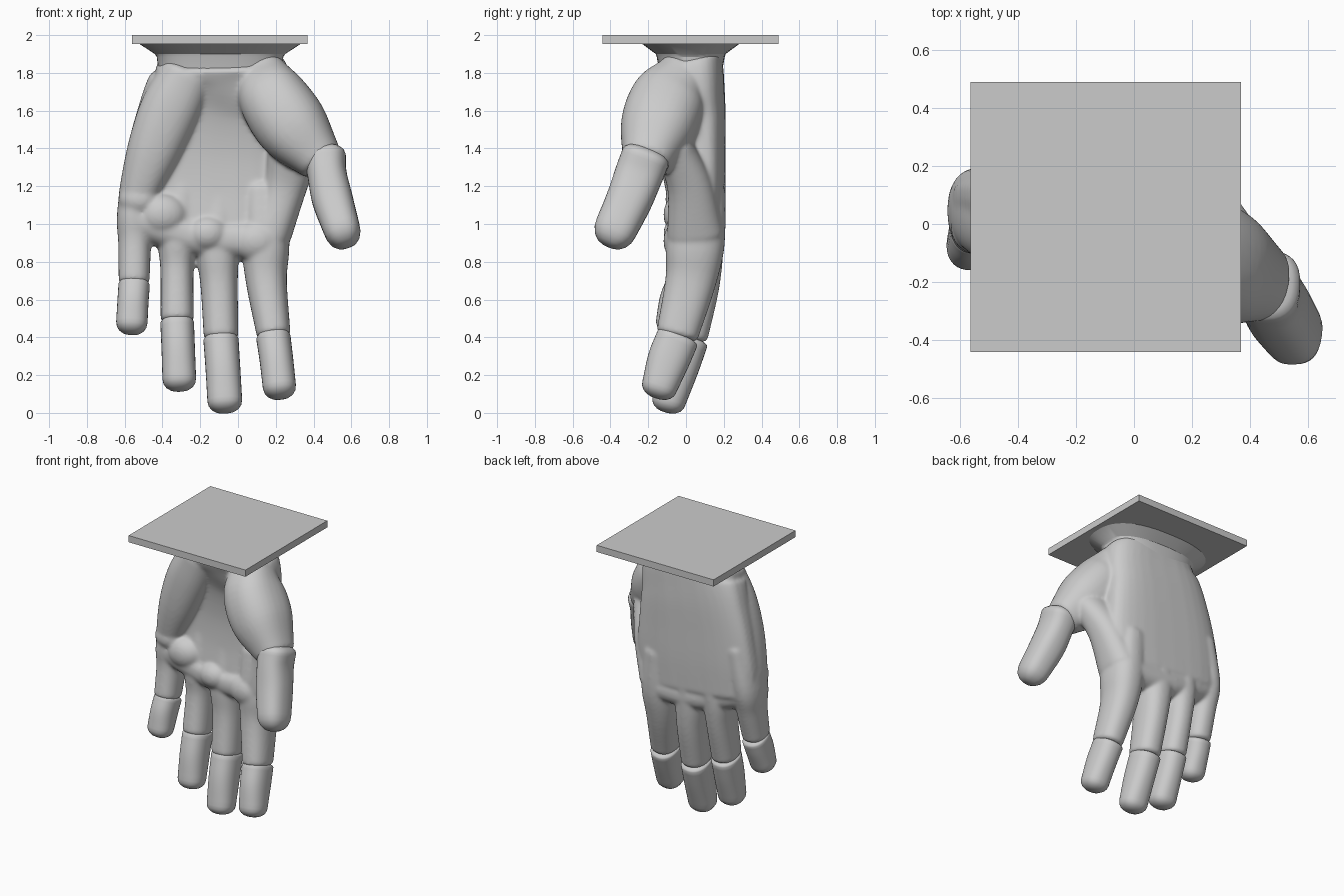
import bpy, bmesh, math
from mathutils import Vector, Matrix

if "Cube" in bpy.data.objects:
    bpy.data.objects.remove(bpy.data.objects["Cube"])

grey = bpy.data.materials.new("plain grey")
grey.use_nodes = True
grey.diffuse_color = (0.6, 0.6, 0.6, 1)
grey.node_tree.nodes["Principled BSDF"].inputs["Base Color"].default_value = (0.6, 0.6, 0.6, 1)


def smooth_path(pts, steps=5):
    """Catmull-Rom through (x, y, z, rx, ry) points."""
    pts = [Vector(p) for p in pts]
    ext = [2 * pts[0] - pts[1]] + pts + [2 * pts[-1] - pts[-2]]
    out = []
    for a, b, c, d in zip(ext, ext[1:], ext[2:], ext[3:]):
        for i in range(steps):
            t = i / steps
            out.append(0.5 * (2 * b + (c - a) * t + (2 * a - 5 * b + 4 * c - d) * t ** 2
                              + (3 * b - a - 3 * c + d) * t ** 3))
    return out + [pts[-1]]


def loft(bm, pts, cap=(0.03, 0.03), power=2.3, sides=32):
    """Tube with superellipse sections and rounded ends."""
    path = smooth_path(pts)
    n = len(path)
    rows = []
    for i, p in enumerate(path):
        tan = (path[min(i + 1, n - 1)] - path[max(i - 1, 0)])
        rows.append((Vector(p[:3]), Vector(tan[:3]).normalized(), p[3], p[4]))

    def rounded(row, depth):
        c, t, rx, ry = row
        k = [math.radians(a) for a in (20, 40, 60, 75, 85)]
        return [(c + t * depth * math.sin(a), t, rx * math.cos(a) ** 0.8, ry * math.cos(a) ** 0.8) for a in k]

    rows = rounded(rows[0], -cap[0])[::-1] + rows + rounded(rows[-1], cap[1])
    rings = []
    for c, t, rx, ry in rows:
        side = Vector((0, 1, 0)).cross(t).normalized()
        up = t.cross(side)
        ring = []
        for j in range(sides):
            a = math.tau * j / sides
            ca, sa = math.cos(a), math.sin(a)
            u = math.copysign(abs(ca) ** (2 / power), ca)
            v = math.copysign(abs(sa) ** (2 / power), sa)
            ring.append(bm.verts.new(c + side * rx * u + up * ry * v))
        rings.append(ring)
    for r, s in zip(rings, rings[1:]):
        for j in range(sides):
            k = (j + 1) % sides
            bm.faces.new((r[j], r[k], s[k], s[j]))
    bm.faces.new(rings[0][::-1])
    bm.faces.new(rings[-1])


def ball(bm, centre, radii):
    bmesh.ops.create_uvsphere(bm, u_segments=24, v_segments=16, radius=1,
                              matrix=Matrix.Translation(centre) @ Matrix.Diagonal((*radii, 1)))


def finish(bm, name, angle=40):
    bmesh.ops.recalc_face_normals(bm, faces=bm.faces)
    me = bpy.data.meshes.new(name)
    bm.to_mesh(me)
    bm.free()
    ob = bpy.data.objects.new(name, me)
    bpy.context.collection.objects.link(ob)
    me.materials.append(grey)
    bpy.ops.object.select_all(action='DESELECT')
    ob.select_set(True)
    bpy.context.view_layer.objects.active = ob
    bpy.ops.object.shade_smooth_by_angle(angle=math.radians(angle))
    return ob


# Finger base, middle, joint, tip as (x, y, z, half width, half depth)
fingers = {
    "index": [(.145, .05, .9, .127, .155), (.15, .025, .7, .109, .135), (.188, -.045, .42, .09, .112), (.219, -.14, .14, .088, .095)],
    "middle": [(-.11, .06, .9, .115, .14), (-.1, .05, .68, .099, .128), (-.09, .005, .41, .092, .112), (-.07, -.09, .065, .092, .09)],
    "ring": [(-.32, .06, .95, .105, .14), (-.323, .05, .76, .088, .122), (-.322, .0, .5, .088, .107), (-.311, -.08, .18, .089, .09)],
    "little": [(-.545, .05, 1.07, .094, .14), (-.547, .03, .9, .087, .115), (-.55, -.01, .7, .082, .097), (-.562, -.075, .48, .083, .085)],
}

# Palm: main slab given as (z, left, right, front, back)
bm = bmesh.new()
slab = [(1.85, -.43, .25, -.17, .195), (1.75, -.46, .28, -.13, .205), (1.6, -.52, .28, -.07, .21),
        (1.4, -.58, .29, -.04, .21), (1.2, -.62, .3, -.04, .21), (1.0, -.635, .28, -.06, .205)]
loft(bm, [((a + b) / 2, (f + k) / 2, z, (b - a) / 2, (k - f) / 2) for z, a, b, f, k in slab],
     cap=(.03, .06), power=3)
# Knuckle bar and finger pads
loft(bm, [(-.54, .04, 1.03, .11, .13), (-.2, .055, .93, .11, .145), (.16, .05, .92, .115, .15)], cap=(.08, .09))
for x, y, z, r in ((.1, -.03, .91, .13), (-.16, -.03, .95, .11), (-.4, -.03, 1.05, .13), (-.52, -.02, 1.13, .11)):
    ball(bm, (x, y, z), (r, .09, r * .85))
# Heel mound on the little-finger side
loft(bm, [(-.27, 0, 1.78, .15, .16), (-.36, -.01, 1.6, .16, .15), (-.44, 0, 1.4, .145, .145),
          (-.51, .03, 1.2, .115, .14), (-.54, .05, 1.06, .1, .13)], cap=(.05, .05))
# Thumb mound and the web beside it
loft(bm, [(.13, -.02, 1.78, .14, .14), (.19, -.09, 1.66, .185, .2), (.3, -.15, 1.5, .19, .2),
          (.435, -.205, 1.34, .125, .135)], cap=(.08, .04))
loft(bm, [(.3, -.06, 1.4, .14, .1), (.25, .02, 1.2, .115, .12), (.175, .05, .95, .11, .15)], cap=(.05, .05))
# Lower finger segments run up into the palm as one skin
for base, mid, joint, tip in fingers.values():
    x, y, z, rx, ry = base
    root = (x * .9, y + .025, z + .28, rx * .9, ry * .87)
    loft(bm, [root, base, mid, joint], cap=(.06, .03))
hand = finish(bm, "palm_and_finger_bases")
remesh = hand.modifiers.new("fuse", 'REMESH')
remesh.mode = 'VOXEL'
remesh.voxel_size = 0.0095
remesh.use_smooth_shade = True
relax = hand.modifiers.new("relax", 'SMOOTH')
relax.factor = 0.5
relax.iterations = 16

# Finger ends, slightly proud of the bases at the joint
for name, (base, mid, joint, tip) in fingers.items():
    bm = bmesh.new()
    x, y, z, rx, ry = joint
    over = [a + (b - a) * .5 for a, b in zip(joint, tip)]
    over[4] += .008
    loft(bm, [(x, y, z - .025, rx + .001, ry + .001), over, tip], cap=(.025, .065))
    finish(bm, name + "_finger_tip")

# Thumb end
bm = bmesh.new()
loft(bm, [(.46, -.215, 1.35, .112, .13), (.472, -.25, 1.26, .104, .128), (.5, -.3, 1.13, .108, .122),
          (.547, -.37, .98, .098, .113)], cap=(.055, .11), power=2.5)
finish(bm, "thumb_tip")

# Wrist collar flaring up to the mount
bm = bmesh.new()
sections = [(1.8, .325, .165), (1.885, .335, .18), (1.9, .345, .185), (1.952, .425, .255)]
rings = []
for z, rx, ry in sections:
    ring = []
    for j in range(48):
        a = math.tau * j / 48
        ca, sa = math.cos(a), math.sin(a)
        ring.append(bm.verts.new((-.095 + math.copysign(abs(ca) ** .8, ca) * rx,
                                  .025 + math.copysign(abs(sa) ** .8, sa) * ry, z)))
    rings.append(ring)
for r, s in zip(rings, rings[1:]):
    for j in range(48):
        bm.faces.new((r[j], r[j - 1], s[j - 1], s[j]))
bm.faces.new(rings[0])
bm.faces.new(rings[-1])
finish(bm, "wrist_collar", 25)

# Square mounting plate
bm = bmesh.new()
bmesh.ops.create_cube(bm, size=1, matrix=Matrix.Translation((-.097, .024, 1.976)) @ Matrix.Diagonal((.93, .93, .048, 1)))
finish(bm, "mounting_plate", 30)
